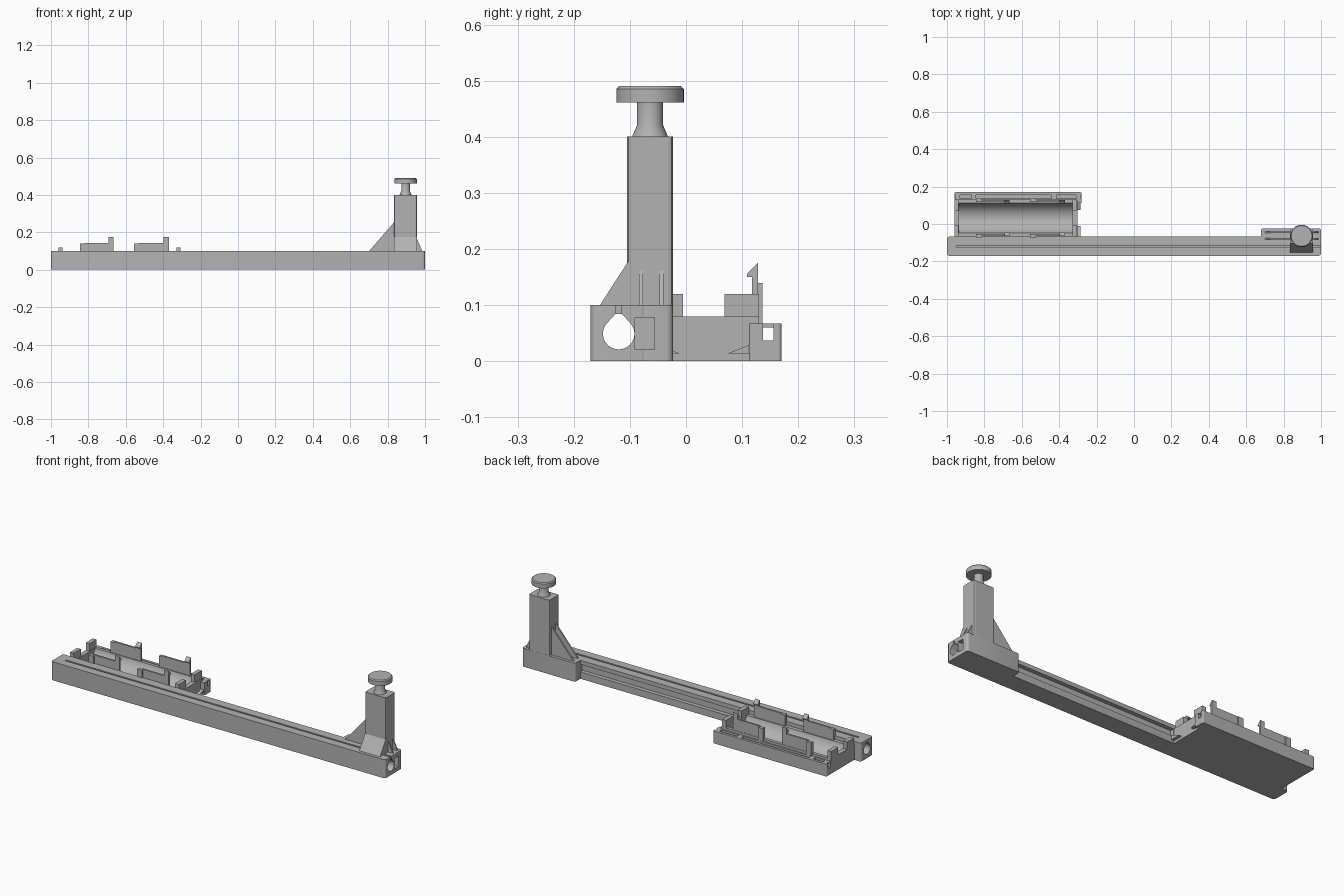
import bpy, bmesh, math
from mathutils import Vector

old = bpy.data.objects.get("Cube")
if old:
    bpy.data.objects.remove(old, do_unlink=True)

grey = bpy.data.materials.new("plain grey plastic")
grey.use_nodes = True
grey.diffuse_color = (0.45, 0.45, 0.45, 1)
grey.node_tree.nodes["Principled BSDF"].inputs["Base Color"].default_value = grey.diffuse_color


def prism(name, axis, profile, lo, hi, round_edges=0.0, segments=4):
    """Extrude a 2D profile along an axis; profile is (y,z), (x,z) or (x,y)."""
    place = {"x": lambda a, b, t: (t, a, b),
             "y": lambda a, b, t: (a, t, b),
             "z": lambda a, b, t: (a, b, t)}[axis]
    bm = bmesh.new()
    face = bm.faces.new([bm.verts.new(place(a, b, lo)) for a, b in profile])
    new = bmesh.ops.extrude_face_region(bm, geom=[face])["geom"]
    move = Vector(place(0, 0, hi - lo))
    bmesh.ops.translate(bm, vec=move, verts=[v for v in new if isinstance(v, bmesh.types.BMVert)])
    if round_edges:
        upright = [e for e in bm.edges
                   if abs((e.verts[0].co - e.verts[1].co).normalized().z) > 0.99]
        bmesh.ops.bevel(bm, geom=upright, offset=round_edges, segments=segments,
                        profile=0.5, affect="EDGES")
    bmesh.ops.recalc_face_normals(bm, faces=bm.faces)
    mesh = bpy.data.meshes.new(name)
    bm.to_mesh(mesh)
    bm.free()
    mesh.materials.append(grey)
    ob = bpy.data.objects.new(name, mesh)
    bpy.context.collection.objects.link(ob)
    return ob


def box(name, x, y, z, round_edges=0.0, segments=4):
    corners = [(x[0], y[0]), (x[1], y[0]), (x[1], y[1]), (x[0], y[1])]
    return prism(name, "z", corners, z[0], z[1], round_edges, segments)


def activate(ob):
    bpy.ops.object.select_all(action="DESELECT")
    ob.select_set(True)
    bpy.context.view_layer.objects.active = ob


def cut(ob, *cutters):
    activate(ob)
    for cutter in cutters:
        mod = ob.modifiers.new("cut", "BOOLEAN")
        mod.operation = "DIFFERENCE"
        mod.solver = "EXACT"
        mod.object = cutter
        bpy.ops.object.modifier_apply(modifier=mod.name)


def smooth(ob):
    activate(ob)
    bpy.ops.object.shade_smooth_by_angle(angle=math.radians(35))


def arc(cy, cz, r, start, end, n):
    angles = [math.radians(start + (end - start) * i / n) for i in range(n + 1)]
    return [(cy + r * math.cos(a), cz + r * math.sin(a)) for a in angles]


# Long bar with a teardrop bore, a top slot and a groove along its back
BORE_Y = -0.12
bar = box("long_bar", (-1, 1), (-0.17, -0.068), (0, 0.1), 0.012)
teardrop = arc(BORE_Y, 0.049, 0.028, 135, 405, 28) + [(BORE_Y + 0.006, 0.084), (BORE_Y - 0.006, 0.084)]
bore = prism("bore_cutter", "x", teardrop, -1.1, 1.1)
slot = box("slot_cutter", (-0.95, 1.1), (BORE_Y - 0.005, BORE_Y + 0.005), (0.075, 0.12))
groove = box("groove_cutter", (-0.3, 0.75), (-0.09, -0.05), (0.037, 0.078))
pocket = box("pocket_cutter", (0.8, 1.1), (-0.091, -0.056), (0.021, 0.078))
cut(bar, bore, slot, groove, pocket)
smooth(bar)

# Widened foot under the tower
foot = box("tower_foot", (0.68, 0.999), (-0.089, -0.023), (0, 0.1), 0.012)
cut(foot, pocket)
smooth(foot)

# Tower with its wedge and paired ribs
TOWER_X, TOWER_Y = 0.896, -0.064
box("tower", (0.834, 0.958), (-0.105, -0.0235), (0.09, 0.4), 0.008, 2)
prism("tower_front_wedge", "x", [(-0.154, 0.099), (-0.09, 0.099), (-0.09, 0.198)], 0.834, 0.958)
for side, y in (("front", -0.084), ("back", -0.047)):
    prism("long_rib_" + side, "y", [(0.7, 0.099), (0.84, 0.099), (0.84, 0.26)], y, y + 0.008)
    prism("short_rib_" + side, "y", [(0.986, 0.099), (0.95, 0.099), (0.95, 0.18)], y, y + 0.007)

# Plunger turned as one profile: collar, stem and knob
steps = [(0.033, 0.398), (0.023, 0.421), (0.023, 0.461), (0.06, 0.461), (0.06, 0.485), (0.055, 0.49)]
bm = bmesh.new()
rings = []
for r, z in steps:
    rings.append([bm.verts.new((TOWER_X + a, TOWER_Y + b, z)) for a, b in arc(0, 0, r, 0, 352.5, 47)])
for low, high in zip(rings, rings[1:]):
    for i in range(48):
        j = (i + 1) % 48
        bm.faces.new((low[i], low[j], high[j], high[i]))
bm.faces.new(rings[0][::-1])
bm.faces.new(rings[-1])
mesh = bpy.data.meshes.new("plunger_knob")
bm.to_mesh(mesh)
bm.free()
mesh.materials.append(grey)
knob = bpy.data.objects.new("plunger_knob", mesh)
bpy.context.collection.objects.link(knob)
smooth(knob)

# Cradle with a round trough
MID_Y = 0.032
cradle = box("cradle", (-0.96, -0.302), (-0.072, 0.13), (0, 0.08))
trough = prism("trough_cutter", "x", arc(MID_Y, 0.1, 0.083, 0, 352.5, 47), -0.935, -0.328)
cut(cradle, trough)
smooth(cradle)

# End uprights and spring side tabs, mirrored across the trough


def mirrored(profile, side):
    return [(MID_Y + side * (y - MID_Y), z) for y, z in profile]


def mirrored_range(a, b, side):
    return sorted((MID_Y + side * (a - MID_Y), MID_Y + side * (b - MID_Y)))


hook = [(0.118, 0.13), (0.128, 0.13), (0.128, 0.175), (0.109, 0.156), (0.109, 0.15), (0.118, 0.15)]
for side, word in ((1, "back"), (-1, "front")):
    for x0, x1, end in ((-0.96, -0.938, "right"), (-0.33, -0.308, "left")):
        box(f"end_upright_{word}_{end}", (x0, x1), mirrored_range(0.069, 0.13, side), (0.07, 0.12))
    for x0, x1, end in ((-0.845, -0.665, "right"), (-0.555, -0.37, "left")):
        box(f"side_tab_{word}_{end}", (x0 + 0.025, x1), mirrored_range(0.118, 0.128, side), (0.05, 0.143))
        box(f"tab_post_{word}_{end}", (x0, x0 + 0.03), mirrored_range(0.118, 0.136, side), (0.05, 0.139))
        prism(f"tab_hook_{word}_{end}", "x", mirrored(hook, side), x1 - 0.027, x1)

# Back wiring rail with an open channel and bridges
rail = box("wiring_rail", (-0.96, -0.28), (0.112, 0.17), (0, 0.067), 0.006)
channel = box("channel_cutter", (-1.1, -0.2), (0.137, 0.156), (0.037, 0.09))
cut(rail, channel)
for i, x in enumerate((-0.955, -0.87, -0.44, -0.31)):
    box(f"rail_bridge_{i + 1}", (x, x + 0.025), (0.13, 0.165), (0.06, 0.067))

# Small corner gussets beside the cradle end
prism("corner_gusset_back", "x", [(0.075, 0.014), (0.115, 0.014), (0.115, 0.03)], -0.305, -0.285)
prism("corner_gusset_front", "x", [(-0.07, 0.014), (-0.012, 0.014), (-0.07, 0.04)], -0.305, -0.285)

for cutter in (bore, slot, groove, pocket, trough, channel):
    bpy.data.objects.remove(cutter, do_unlink=True)
